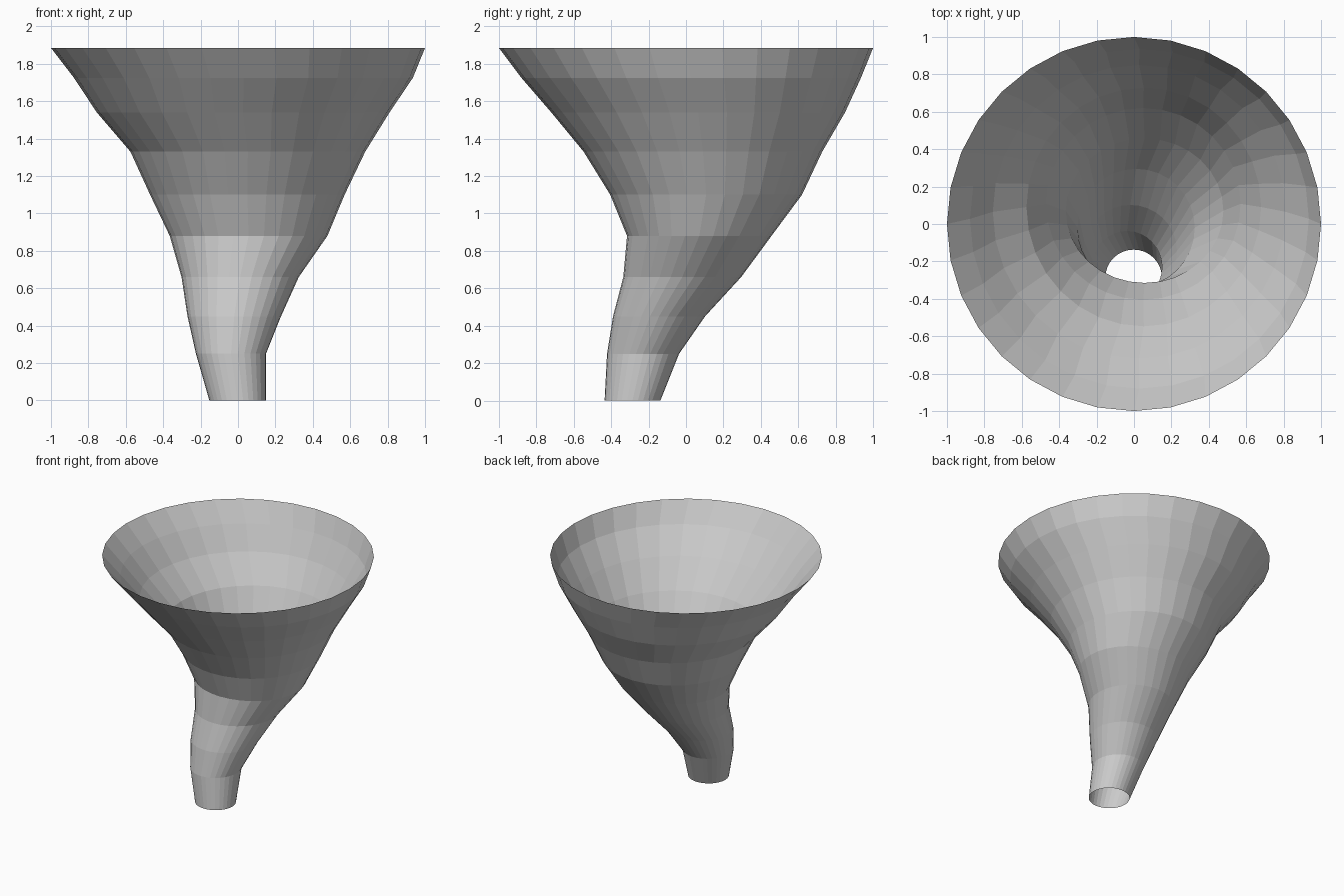
import bpy, bmesh
from math import cos, sin, tau

if "Cube" in bpy.data.objects:
    bpy.data.objects.remove(bpy.data.objects["Cube"])

SIDES = 32
# Funnel rings from bottom to top: z, left x, right x, front y, back y
RINGS = [
    (0.00, -0.153, 0.149, -0.435, -0.137),
    (0.25, -0.225, 0.150, -0.422, -0.037),
    (0.45, -0.270, 0.230, -0.390, 0.102),
    (0.66, -0.302, 0.325, -0.335, 0.295),
    (0.88, -0.365, 0.478, -0.315, 0.457),
    (1.10, -0.470, 0.570, -0.405, 0.620),
    (1.33, -0.575, 0.680, -0.547, 0.728),
    (1.54, -0.755, 0.810, -0.720, 0.850),
    (1.725, -0.877, 0.935, -0.880, 0.935),
    (1.885, -1.00, 1.00, -1.00, 1.00),
]

# Winding funnel: open, thin-walled loft through the rings
bm = bmesh.new()
loops = []
for z, x0, x1, y0, y1 in RINGS:
    cx, cy, rx, ry = (x0 + x1) / 2, (y0 + y1) / 2, (x1 - x0) / 2, (y1 - y0) / 2
    loops.append([bm.verts.new((cx + rx * cos(tau * i / SIDES),
                                cy + ry * sin(tau * i / SIDES), z))
                  for i in range(SIDES)])
for low, high in zip(loops, loops[1:]):
    for i in range(SIDES):
        j = (i + 1) % SIDES
        bm.faces.new((low[i], low[j], high[j], high[i]))

mesh = bpy.data.meshes.new("funnel")
bm.to_mesh(mesh)
bm.free()
bpy.context.collection.objects.link(bpy.data.objects.new("funnel", mesh))
